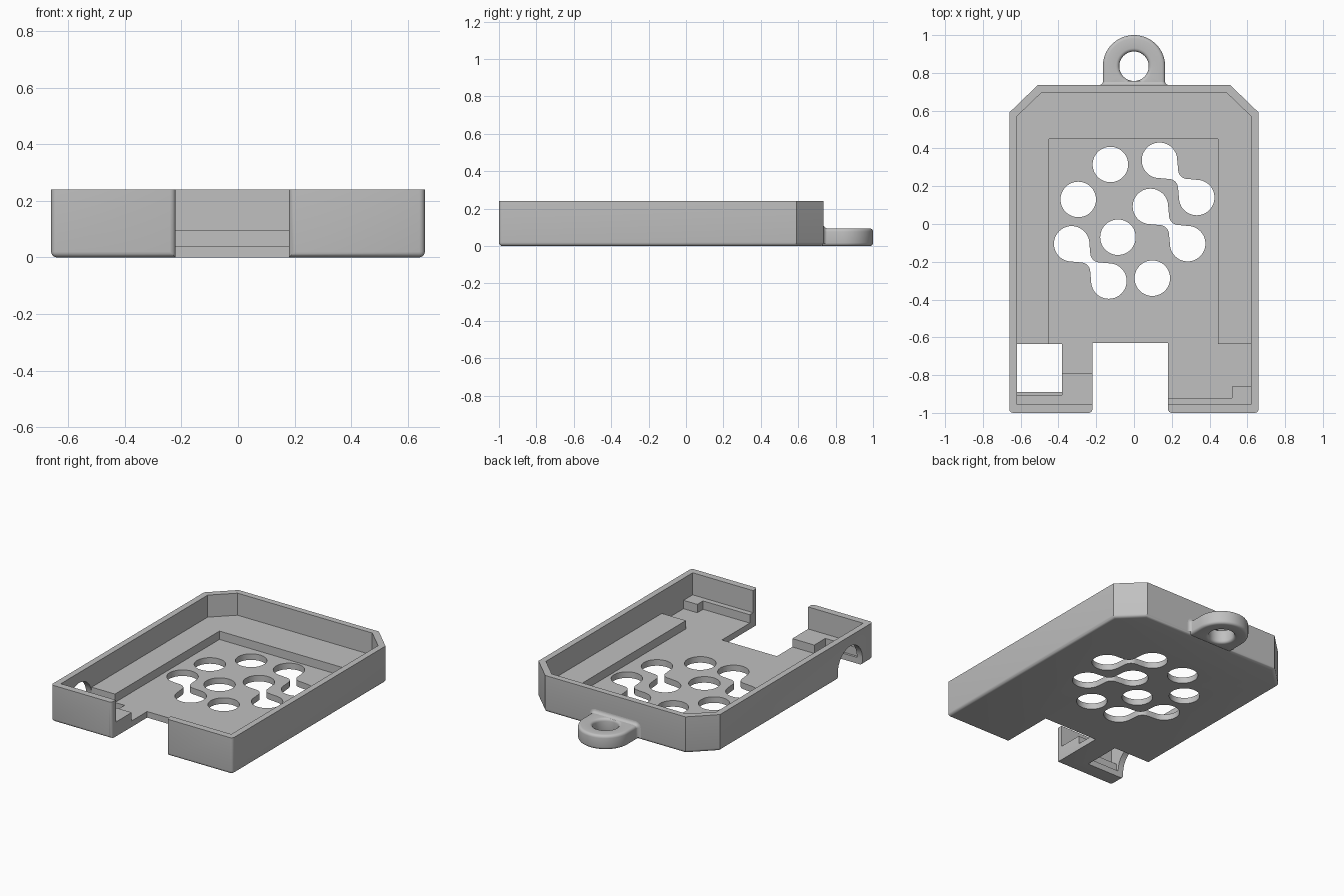
import bpy, bmesh
from math import sin, cos, radians, pi
from mathutils import Matrix

if "Cube" in bpy.data.objects:
    bpy.data.objects.remove(bpy.data.objects["Cube"])

grey = bpy.data.materials.new("matte grey")
grey.use_nodes = True
grey.diffuse_color = (0.53, 0.53, 0.53, 1)
grey.node_tree.nodes["Principled BSDF"].inputs["Base Color"].default_value = grey.diffuse_color


def make(name, bm):
    bmesh.ops.recalc_face_normals(bm, faces=bm.faces[:])
    mesh = bpy.data.meshes.new(name)
    bm.to_mesh(mesh)
    bm.free()
    mesh.materials.append(grey)
    ob = bpy.data.objects.new(name, mesh)
    bpy.context.collection.objects.link(ob)
    return ob


def prism(points, low, high):
    bm = bmesh.new()
    base = bm.faces.new([bm.verts.new((x, y, low)) for x, y in points])
    top = bmesh.ops.extrude_face_region(bm, geom=[base])["geom"]
    for v in top:
        if isinstance(v, bmesh.types.BMVert):
            v.co.z = high
    bmesh.ops.recalc_face_normals(bm, faces=bm.faces[:])
    return bm


def arc(cx, cy, r, start, end, n=24):
    steps = [radians(start + (end - start) * i / n) for i in range(n + 1)]
    return [(cx + r * cos(a), cy + r * sin(a)) for a in steps]


def box(x0, x1, y0, y1):
    return [(x0, y0), (x1, y0), (x1, y1), (x0, y1)]


def activate(ob):
    bpy.ops.object.select_all(action='DESELECT')
    bpy.context.view_layer.objects.active = ob
    ob.select_set(True)


def cut(ob, bm):
    cutter = make("cutter", bm)
    cutter.hide_render = True
    activate(ob)
    mod = ob.modifiers.new("cut", 'BOOLEAN')
    mod.operation, mod.solver, mod.object = 'DIFFERENCE', 'EXACT', cutter
    bpy.ops.object.modifier_apply(modifier=mod.name)
    bpy.data.objects.remove(cutter)


# Tray block with front notch and chamfered back corners
FRONT, BACK, HEIGHT, LEDGE, FLOOR = -1.0, 0.735, 0.24, 0.095, 0.04
bm = prism([(-0.66, FRONT), (-0.22, FRONT), (-0.22, -0.63), (0.18, -0.63), (0.18, FRONT),
            (0.66, FRONT), (0.66, 0.59), (0.51, BACK), (-0.51, BACK), (-0.66, 0.59)], 0, HEIGHT)


def rounded(edge):
    a, b = (v.co for v in edge.verts)
    mid = (a + b) / 2
    if abs(a.z - b.z) > 0.1:
        return mid.y < FRONT + 0.01
    in_notch = abs(mid.x) < 0.23 and FRONT + 0.01 < mid.y < 0
    return mid.z < 0.01 and not in_notch


bmesh.ops.bevel(bm, geom=[e for e in bm.edges if rounded(e)], offset=0.02,
                segments=4, profile=0.5, affect='EDGES')
tray = make("tray", bm)

# Cavity down to the ledge, then the lower floor around the small stops
cut(tray, prism([(-0.62, -0.955), (0.62, -0.955), (0.62, 0.57), (0.49, 0.695),
                 (-0.49, 0.695), (-0.62, 0.57)], LEDGE, 0.4))
cut(tray, prism([(-0.45, 0.45), (-0.45, -0.635), (-0.62, -0.635), (-0.62, -0.905),
                 (-0.38, -0.905), (-0.38, -0.79), (-0.1, -0.79), (-0.1, -0.92),
                 (0.52, -0.92), (0.52, -0.86), (0.62, -0.86), (0.62, -0.635),
                 (0.445, -0.635), (0.445, 0.45)], FLOOR, 0.15))

# Floor window and arched side opening beside it
cut(tray, prism(box(-0.62, -0.38, -0.89, -0.635), -0.1, 0.14))
arch = prism([(-0.89, -0.1)] + [(-0.635, -0.1)] + arc(-0.7625, 0.045, 0.1275, 0, 180), -0.8, -0.6)
arch.transform(Matrix(((0, 0, 1, 0), (1, 0, 0, 0), (0, 1, 0, 0), (0, 0, 0, 1))))
cut(tray, arch)

# Round vents
R = 0.094
for x, y in [(-0.125, 0.315), (-0.295, 0.13), (-0.085, -0.07), (0.097, -0.287)]:
    cut(tray, prism(arc(x, y, R, 0, 360, 48)[:-1], -0.1, 0.08))

# Linked vents: two circles joined by a narrow waist
SIDE, WAIST = 0.197, 0.05
for x, y in [(0.135, 0.337), (0.087, 0.093), (-0.33, -0.105)]:
    mx, my = x + SIDE / 2, y - SIDE / 2
    outline = (arc(x, y, R, 0, 270, 36)
               + arc(mx - WAIST, my - WAIST, WAIST, 90, 0, 10)
               + arc(x + SIDE, y - SIDE, R, -180, 90, 36)
               + arc(mx + WAIST, my + WAIST, WAIST, 270, 180, 10))
    cut(tray, prism(outline, -0.1, 0.08))

# Hanging loop: half round outside, square root, round hole
CY, OUTER, HOLE, ROOT, N = 0.835, 0.165, 0.078, 0.12, 64
bm = bmesh.new()
rings = []
for i in range(N):
    a = 2 * pi * i / N
    c, s = cos(a), sin(a)
    reach = OUTER if s > -1e-6 else min(OUTER / max(abs(c), 1e-6), ROOT / abs(s))
    rings.append([bm.verts.new((r * c, CY + r * s, z))
                  for r, z in [(reach, 0), (reach, LEDGE), (HOLE, LEDGE), (HOLE, 0)]])
for i in range(N):
    p, q = rings[i], rings[(i + 1) % N]
    for k in range(4):
        m = (k + 1) % 4
        bm.faces.new((p[k], q[k], q[m], p[m]))
bmesh.ops.recalc_face_normals(bm, faces=bm.faces[:])
rims = [e for e in bm.edges if abs(e.verts[0].co.z - e.verts[1].co.z) < 0.01
        and e.calc_face_angle() > 1]
bmesh.ops.bevel(bm, geom=rims, offset=0.018, segments=4, profile=0.5, affect='EDGES')
loop = make("hanging_loop", bm)

# Fillet where the loop meets the back wall
bm = bmesh.new()
FILLET, previous = 0.022, None
for i in range(7):
    t = pi / 2 * i / 6
    grow, y = FILLET * (1 - sin(t)) - 0.001, BACK + FILLET * (1 - cos(t))
    w, h, c = OUTER + grow, LEDGE + grow, 0.018 + grow
    path = ([(w, 0.015)] + arc(w - c, h - c, c, 0, 90, 6)
            + arc(c - w, h - c, c, 90, 180, 6) + [(-w, 0.015)])
    row = [bm.verts.new((x, y, z)) for x, z in path]
    if previous:
        for k in range(len(row) - 1):
            bm.faces.new((previous[k], previous[k + 1], row[k + 1], row[k]))
    previous = row
fillet = make("loop_fillet", bm)

for ob in (tray, loop, fillet):
    activate(ob)
    bpy.ops.object.shade_smooth_by_angle(angle=radians(32))
